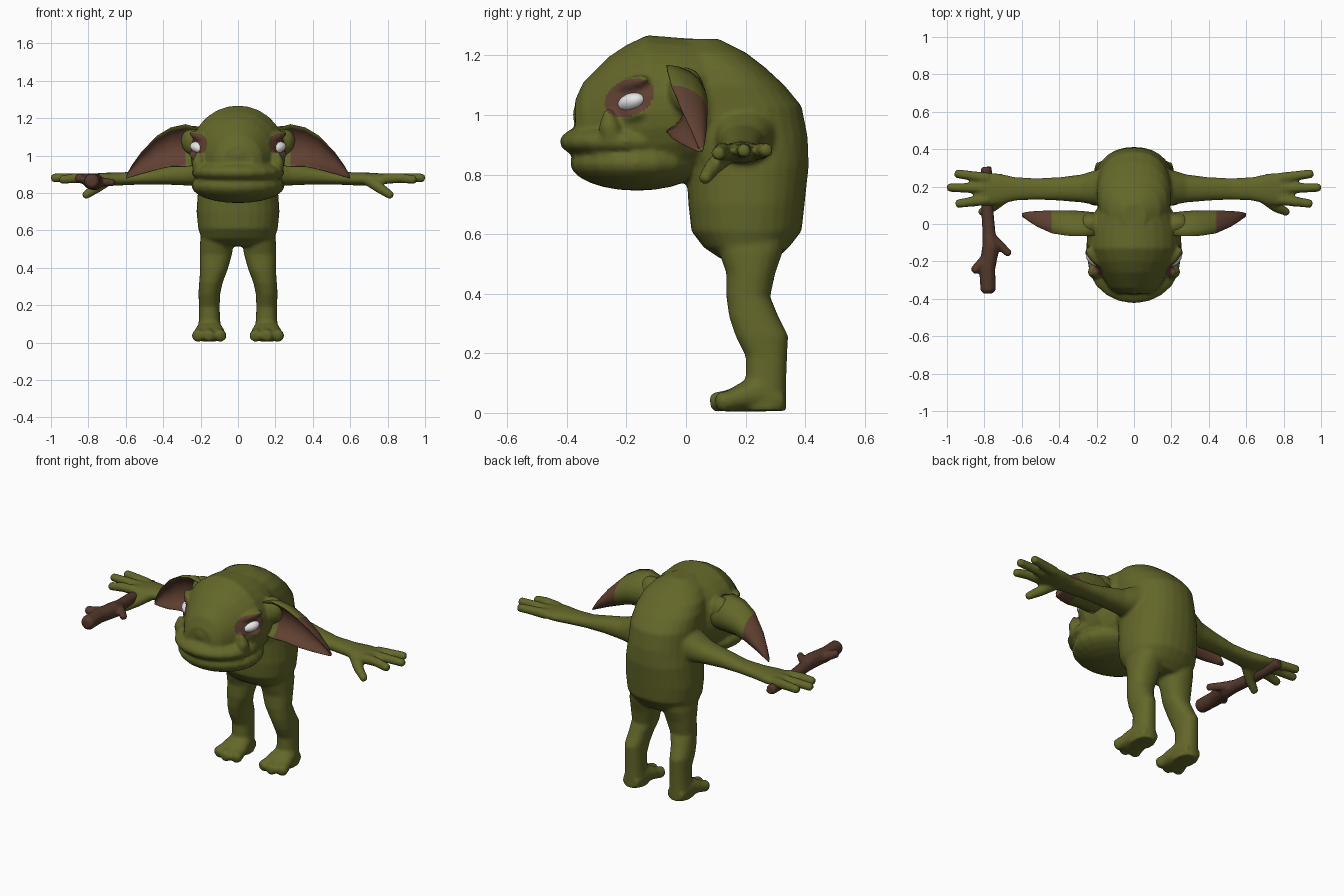
import bpy, bmesh, math
from mathutils import Vector, Matrix


def material(name, col):
    m = bpy.data.materials.new(name)
    m.diffuse_color = (*col, 1)
    return m


GREEN = material("olive_skin", (0.125, 0.135, 0.022))
BROWN = material("brown_skin", (0.12, 0.052, 0.032))
WOOD = material("wood", (0.088, 0.04, 0.024))
WHITE = material("eye_white", (0.8, 0.8, 0.8))


def skin(bm, rings):
    """Join rings of points into a closed surface."""
    vs = [[bm.verts.new(p) for p in r] for r in rings]
    n = len(vs[0])
    side = []
    for a, b in zip(vs, vs[1:]):
        side.append([bm.faces.new((a[i], a[(i + 1) % n], b[(i + 1) % n], b[i])) for i in range(n)])
    bm.faces.new(vs[0][::-1])
    bm.faces.new(vs[-1])
    return side


def loft(bm, axis, rows, n=20, p=0.9):
    """Rounded sections along an axis; row = position, then min/max of the other two axes."""
    rings = []
    for pos, a0, a1, b0, b1 in rows:
        ring = []
        for i in range(n):
            t = 2 * math.pi * i / n
            c, s = math.cos(t), math.sin(t)
            q = [(a0 + a1) / 2 + (a1 - a0) / 2 * math.copysign(abs(c) ** p, c),
                 (b0 + b1) / 2 + (b1 - b0) / 2 * math.copysign(abs(s) ** p, s)]
            q.insert(axis, pos)
            ring.append(q)
        rings.append(ring)
    skin(bm, rings)


def tube(bm, pts, radii, n=10):
    """Round limb through points, with a rounded tip."""
    pts = [Vector(p) for p in pts]
    d = (pts[-1] - pts[-2]).normalized()
    pts.append(pts[-1] + d * radii[-1] * 0.4)
    radii = list(radii) + [radii[-1] * 0.6]
    rings = []
    for i, (p, r) in enumerate(zip(pts, radii)):
        d = (pts[min(i + 1, len(pts) - 1)] - pts[max(i - 1, 0)]).normalized()
        u = d.cross(Vector((0.1, 0.2, 1))).normalized()
        v = d.cross(u)
        rings.append([p + (u * math.cos(k * math.tau / n) + v * math.sin(k * math.tau / n)) * r
                      for k in range(n)])
    skin(bm, rings)


def ball(bm, c, r, rot=Matrix.Identity(4)):
    bmesh.ops.create_uvsphere(bm, u_segments=20, v_segments=12, radius=1,
                              matrix=Matrix.Translation(c) @ rot @ Matrix.Diagonal((*r, 1)))


def mirror(bm):
    geo = bmesh.ops.duplicate(bm, geom=bm.verts[:] + bm.edges[:] + bm.faces[:])["geom"]
    for v in geo:
        if isinstance(v, bmesh.types.BMVert):
            v.co.x *= -1


def finish(bm, name, mats):
    bmesh.ops.recalc_face_normals(bm, faces=bm.faces[:])
    me = bpy.data.meshes.new(name)
    bm.to_mesh(me)
    bm.free()
    for m in mats:
        me.materials.append(m)
    for f in me.polygons:
        f.use_smooth = True
    ob = bpy.data.objects.new(name, me)
    bpy.context.collection.objects.link(ob)
    return ob


def fuse(ob, size, smooth):
    """Melt overlapping parts into one skin."""
    r = ob.modifiers.new("fuse", 'REMESH')
    r.mode = 'VOXEL'
    r.voxel_size = size
    r.use_smooth_shade = True
    s = ob.modifiers.new("soften", 'SMOOTH')
    s.iterations = smooth
    dg = bpy.context.evaluated_depsgraph_get()
    me = bpy.data.meshes.new_from_object(ob.evaluated_get(dg))
    ob.modifiers.clear()
    ob.data = me


# ---- body: one side first, then mirrored ----
bm = bmesh.new()
# arm
loft(bm, 0, [(0.10, 0.08, 0.34, 0.82, 1.08), (0.20, 0.10, 0.29, 0.835, 1.01),
             (0.28, 0.115, 0.265, 0.84, 0.965), (0.40, 0.125, 0.25, 0.845, 0.94),
             (0.52, 0.13, 0.245, 0.845, 0.915), (0.63, 0.125, 0.25, 0.84, 0.91),
             (0.72, 0.105, 0.27, 0.84, 0.908), (0.79, 0.095, 0.275, 0.848, 0.902),
             (0.83, 0.11, 0.265, 0.855, 0.897)])
# fingers and thumb
for y0, tip in ((0.245, (0.95, 0.27, 0.882)), (0.19, (0.99, 0.195, 0.88)), (0.13, (0.945, 0.108, 0.87))):
    tube(bm, [(0.78, y0, 0.876), (0.87, (y0 + tip[1]) / 2, 0.88), tip], (0.03, 0.027, 0.024))
tube(bm, [(0.70, 0.14, 0.87), (0.76, 0.09, 0.825), (0.82, 0.062, 0.785)], (0.035, 0.029, 0.022))
# leg
loft(bm, 2, [(0.62, 0.03, 0.19, 0.08, 0.34), (0.54, 0.022, 0.203, 0.11, 0.325),
             (0.47, 0.032, 0.205, 0.135, 0.30), (0.39, 0.055, 0.203, 0.135, 0.283),
             (0.32, 0.082, 0.208, 0.145, 0.312), (0.26, 0.095, 0.212, 0.165, 0.343),
             (0.19, 0.098, 0.208, 0.20, 0.34), (0.12, 0.095, 0.21, 0.20, 0.337),
             (0.05, 0.09, 0.215, 0.18, 0.337), (0.008, 0.09, 0.215, 0.18, 0.337)])
# foot and toes
loft(bm, 1, [(0.33, 0.10, 0.205, 0.006, 0.07), (0.25, 0.085, 0.22, 0.004, 0.13),
             (0.18, 0.07, 0.235, 0.004, 0.10), (0.13, 0.07, 0.24, 0.004, 0.07)])
for x, y in ((0.092, 0.11), (0.155, 0.095), (0.216, 0.115)):
    tube(bm, [(0.155 + (x - 0.155) * 0.7, 0.18, 0.05), (x, y, 0.035)], (0.036, 0.034))
# brow ridge, lower lid, cheek tusk
tilt = Matrix.Rotation(math.radians(42), 4, 'Z') @ Matrix.Rotation(math.radians(-15), 4, 'Y')
ball(bm, (0.195, -0.185, 1.10), (0.085, 0.035, 0.026), tilt)
ball(bm, (0.215, -0.175, 0.995), (0.06, 0.032, 0.022), tilt)
tube(bm, [(0.208, -0.25, 0.93), (0.212, -0.258, 0.965), (0.21, -0.262, 1.015)], (0.037, 0.036, 0.014))
# ear root
ball(bm, (0.235, 0.0, 1.08), (0.07, 0.06, 0.08))
mirror(bm)
# torso
loft(bm, 2, [(0.515, -0.15, 0.15, 0.12, 0.30), (0.555, -0.195, 0.195, 0.06, 0.345),
             (0.61, -0.213, 0.213, 0.018, 0.388), (0.70, -0.222, 0.222, 0.008, 0.398),
             (0.83, -0.213, 0.213, 0.0, 0.412), (0.93, -0.203, 0.203, -0.05, 0.408),
             (1.03, -0.20, 0.20, -0.05, 0.388), (1.10, -0.197, 0.197, -0.05, 0.33),
             (1.16, -0.18, 0.18, -0.05, 0.265), (1.21, -0.14, 0.14, -0.05, 0.20),
             (1.255, -0.06, 0.06, -0.03, 0.11)], n=28)
# skull
loft(bm, 1, [(-0.372, -0.09, 0.09, 0.84, 1.05), (-0.345, -0.13, 0.13, 0.82, 1.11),
             (-0.26, -0.185, 0.185, 0.79, 1.195), (-0.20, -0.225, 0.225, 0.77, 1.235),
             (-0.13, -0.255, 0.255, 0.752, 1.268), (-0.03, -0.25, 0.25, 0.765, 1.26),
             (0.05, -0.22, 0.22, 0.80, 1.255), (0.15, -0.15, 0.15, 0.88, 1.22)], n=28, p=1.0)
# muzzle lips and nose
ball(bm, (0, -0.20, 0.91), (0.25, 0.225, 0.075))
ball(bm, (0, -0.165, 0.838), (0.25, 0.225, 0.092))
ball(bm, (0, -0.335, 1.0), (0.07, 0.045, 0.06))
body = finish(bm, "body", [GREEN, BROWN])
fuse(body, 0.0095, 4)
# dark patch round each eye
for f in body.data.polygons:
    c = f.center
    dy, dz = c.y + 0.19, c.z - 1.058
    dz -= dy * 0.2
    if abs(c.x) > 0.12 and (dy / 0.085) ** 2 + (dz / 0.062) ** 2 < 1:
        f.material_index = 1

# ---- ears: hollow leaves with brown tip and lining ----
bm = bmesh.new()
N = 20
rows = [(0.19, 0.95, 1.14, -0.06, 0.12), (0.28, 0.94, 1.168, -0.065, 0.135),
        (0.36, 0.94, 1.15, -0.062, 0.135), (0.43, 0.925, 1.108, -0.05, 0.122),
        (0.44, 0.922, 1.10, -0.048, 0.12), (0.52, 0.90, 1.015, -0.01, 0.08),
        (0.57, 0.885, 0.945, 0.025, 0.04), (0.60, 0.876, 0.89, 0.048, 0.01)]
rings = []
for x, z0, z1, y, h in rows:
    ring = []
    for i in range(N):
        t = math.tau * i / N
        s = math.sin(t)
        depth = h * s if s >= 0 else h * 0.55 * max(0, abs(s) * 1.3 - 0.3) - 0.008
        ring.append((x, y + depth, (z0 + z1) / 2 + (z1 - z0) / 2 * math.cos(t)))
    rings.append(ring)
for k, strip in enumerate(skin(bm, rings)):
    for i, f in enumerate(strip):
        if k >= 4 or (k >= 1 and 11 <= i <= 17):
            f.material_index = 1
mirror(bm)
finish(bm, "ears", [GREEN, BROWN])

# ---- eyes ----
bm = bmesh.new()
ball(bm, (0.208, -0.182, 1.042), (0.056, 0.04, 0.031), tilt)
mirror(bm)
finish(bm, "eyes", [WHITE])

# ---- branch held in one hand ----
bm = bmesh.new()
tube(bm, [(-0.79, 0.305, 0.85), (-0.785, 0.2, 0.845), (-0.785, 0.08, 0.85), (-0.775, -0.05, 0.855),
          (-0.765, -0.12, 0.86), (-0.785, -0.24, 0.862), (-0.78, -0.355, 0.862)],
     (0.03, 0.03, 0.033, 0.036, 0.047, 0.044, 0.042))
tube(bm, [(-0.76, -0.08, 0.86), (-0.71, -0.12, 0.858), (-0.668, -0.16, 0.855)], (0.03, 0.024, 0.02))
tube(bm, [(-0.78, -0.18, 0.86), (-0.82, -0.215, 0.872), (-0.855, -0.25, 0.882)], (0.034, 0.028, 0.024))
branch = finish(bm, "branch", [WOOD])
fuse(branch, 0.009, 1)
